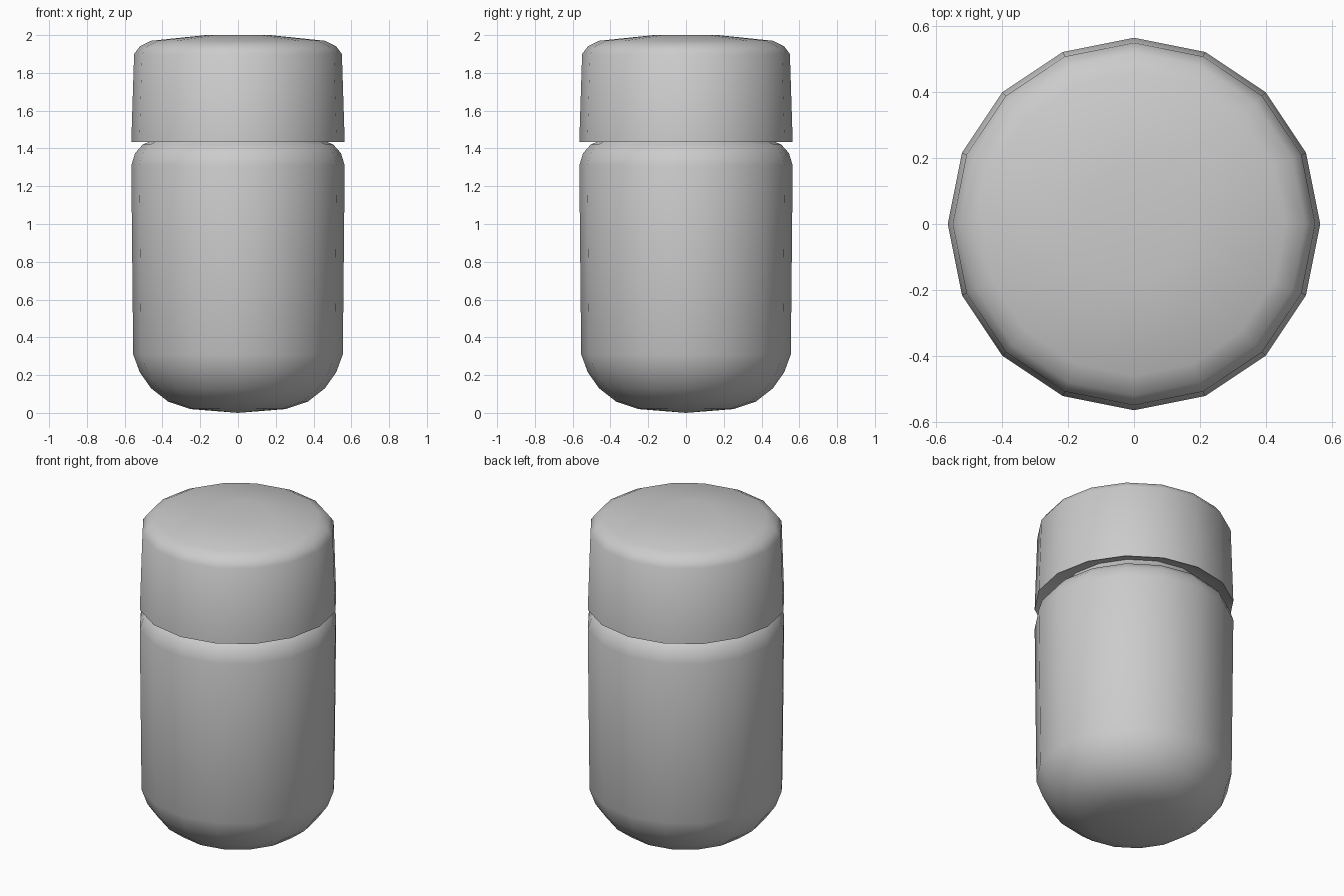
import bpy
import bmesh
from math import tau, cos, sin

SIDES = 16

cube = bpy.data.objects.get("Cube")
if cube:
    bpy.data.objects.remove(cube, do_unlink=True)

grey = bpy.data.materials.new("light grey")
grey.use_nodes = True
grey.diffuse_color = (0.6, 0.6, 0.6, 1)
grey.node_tree.nodes["Principled BSDF"].inputs["Base Color"].default_value = grey.diffuse_color


def lathe(name, profile):
    """Turn a (radius, height) profile, from bottom to top, round the z axis."""
    bm = bmesh.new()
    rings = []
    for r, z in profile:
        if r == 0:
            rings.append([bm.verts.new((0, 0, z))] * SIDES)
        else:
            rings.append([bm.verts.new((r * cos(tau * i / SIDES), r * sin(tau * i / SIDES), z))
                          for i in range(SIDES)])
    for low, high in zip(rings, rings[1:]):
        for i in range(SIDES):
            j = (i + 1) % SIDES
            corners = dict.fromkeys((low[i], low[j], high[j], high[i]))
            bm.faces.new(list(corners))
    mesh = bpy.data.meshes.new(name)
    bm.to_mesh(mesh)
    bm.free()
    mesh.materials.append(grey)
    obj = bpy.data.objects.new(name, mesh)
    bpy.context.collection.objects.link(obj)
    bpy.ops.object.select_all(action="DESELECT")
    obj.select_set(True)
    bpy.context.view_layer.objects.active = obj
    bpy.ops.object.shade_smooth_by_angle(angle=1.0)
    return obj


# Jar with a rounded base and a shoulder that runs up into the lid
lathe("jar_body", [
    (0, 0), (0.25, 0.02), (0.37, 0.06), (0.46, 0.13), (0.52, 0.215), (0.555, 0.31),
    (0.565, 1.31), (0.545, 1.375), (0.505, 1.42), (0.44, 1.45), (0.42, 1.52), (0, 1.52),
])

# Tapered lid with a recessed underside and a softly domed top
lathe("lid", [
    (0, 1.49), (0.45, 1.49), (0.565, 1.435), (0.55, 1.90), (0.52, 1.94),
    (0.46, 1.97), (0.17, 2.0), (0, 2.0),
])
